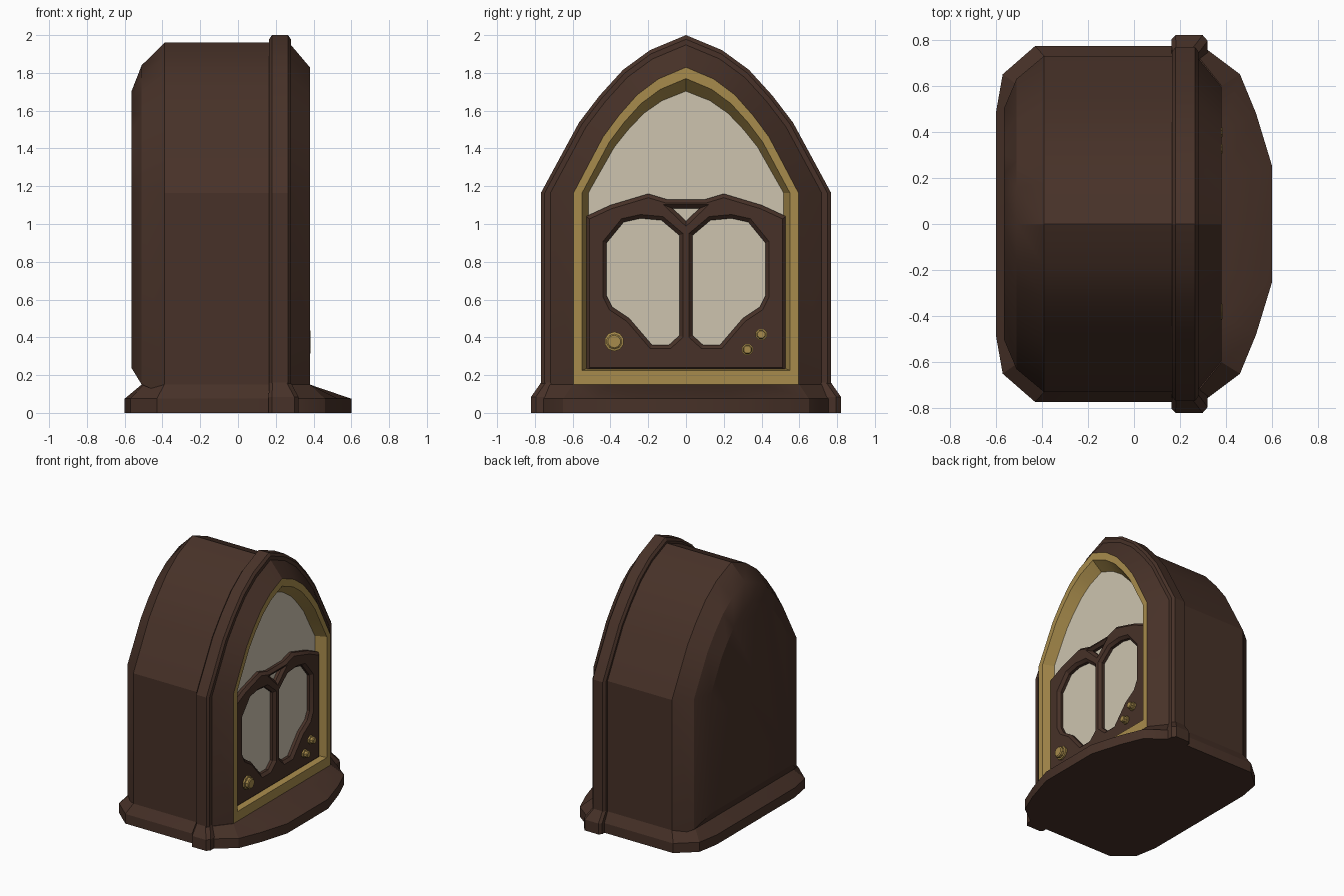
import bpy, bmesh, math
from mathutils import Matrix

if "Cube" in bpy.data.objects:
    bpy.data.objects.remove(bpy.data.objects["Cube"])


def material(name, rgb):
    m = bpy.data.materials.new(name)
    m.diffuse_color = (*rgb, 1)
    m.use_nodes = True
    m.node_tree.nodes["Principled BSDF"].inputs["Base Color"].default_value = m.diffuse_color
    return m


WOOD = material("dark_wood", (0.063, 0.031, 0.021))
GOLD = material("brass", (0.39, 0.26, 0.072))
CLOTH = material("speaker_cloth", (0.61, 0.55, 0.43))

SPRING = 1.165  # height where the straight sides turn into the arch
ARCH = [(1, 0), (0.738, 0.445), (0.597, 0.615), (0.434, 0.78), (0.248, 0.905), (0, 1)]


def arch(x, w, top, bottom):
    """Pointed arch outline in the y-z plane at depth x."""
    right = [(w, bottom)] + [(w * a, SPRING + (top - SPRING) * b) for a, b in ARCH]
    pts = right + [(-y, z) for y, z in reversed(right[:-1])]
    return [(x, y, z) for y, z in pts]


def add_object(name, mesh, mat):
    obj = bpy.data.objects.new(name, mesh)
    bpy.context.collection.objects.link(obj)
    mesh.materials.clear()
    mesh.materials.append(mat)
    return obj


def loft(name, loops, mat, closed=False):
    """Bridge equal-length loops; cap the ends, or join them into a ring."""
    bm = bmesh.new()
    rings = [[bm.verts.new(p) for p in loop] for loop in loops]
    pairs = list(zip(rings, rings[1:]))
    if closed:
        pairs.append((rings[-1], rings[0]))
    else:
        bm.faces.new(rings[0])
        bm.faces.new(rings[-1])
    n = len(loops[0])
    for a, b in pairs:
        for i in range(n):
            j = (i + 1) % n
            bm.faces.new((a[i], a[j], b[j], b[i]))
    bmesh.ops.recalc_face_normals(bm, faces=bm.faces)
    mesh = bpy.data.meshes.new(name)
    bm.to_mesh(mesh)
    bm.free()
    return add_object(name, mesh, mat)


# Cabinet with rounded back and sloping front, recessed for the grille
loft("cabinet", [arch(*s) for s in [
    (-0.565, 0.50, 1.70, 0.24), (-0.51, 0.63, 1.84, 0.15), (-0.39, 0.73, 1.96, 0.10),
    (0.27, 0.73, 1.96, 0.10), (0.38, 0.595, 1.83, 0.15), (0.285, 0.595, 1.83, 0.15)]], WOOD)

# Raised arch band around the cabinet
loft("arch_band", [arch(*s) for s in [
    (0.165, 0.748, 1.978, 0.05), (0.18, 0.768, 2.0, 0.05),
    (0.265, 0.768, 2.0, 0.05), (0.28, 0.748, 1.978, 0.05)]], WOOD)

# Brass frame with inward sloping lip
loft("brass_frame", [arch(*s) for s in [
    (0.29, 0.595, 1.83, 0.15), (0.38, 0.595, 1.83, 0.15),
    (0.38, 0.55, 1.77, 0.225), (0.29, 0.512, 1.695, 0.24)]], GOLD, closed=True)

# Cloth behind the grille
loft("speaker_cloth", [arch(0.292, 0.53, 1.72, 0.22), arch(0.30, 0.53, 1.72, 0.22)], CLOTH)


# Base plinth
def plan(half, z):
    return [(x, y, z) for x, y in half] + [(x, -y, z) for x, y in reversed(half)]


foot = [(-0.6, 0.48), (-0.57, 0.65), (-0.43, 0.772), (0.24, 0.772),
        (0.32, 0.755), (0.46, 0.65), (0.53, 0.48), (0.6, 0.25)]
shoulder = [(-0.51, 0.45), (-0.5, 0.6), (-0.39, 0.73), (0.22, 0.73),
            (0.28, 0.725), (0.38, 0.6), (0.38, 0.4), (0.38, 0.2)]
loft("base", [plan(foot, 0), plan(foot, 0.075), plan(shoulder, 0.15)], WOOD)


# Feet of the arch band, one each side
def foot_loop(x0, x1, y, z, side):
    pts = [(x0, 0.7), (x0, y - 0.02), (x0 + 0.018, y), (x1 - 0.022, y), (x1, y - 0.025), (x1, 0.7)]
    return [(px, side * py, z) for px, py in pts]


for side, label in ((1, "left"), (-1, "right")):
    loft("band_foot_" + label, [
        foot_loop(0.162, 0.32, 0.82, 0, side), foot_loop(0.162, 0.32, 0.82, 0.085, side),
        foot_loop(0.165, 0.28, 0.768, 0.16, side)], WOOD)


# Carved wooden grille: flat outline with bevelled holes
def mirrored(pts):
    return [(-y, z) for y, z in reversed(pts)]


top_right = [(0.53, 0.22), (0.53, 1.04), (0.40, 1.10), (0.20, 1.16), (0.10, 1.13)]
window = [(0.42, 0.90), (0.33, 1.01), (0.24, 1.03), (0.13, 1.02), (0.035, 0.94), (0.035, 0.41),
          (0.09, 0.36), (0.18, 0.36), (0.30, 0.50), (0.39, 0.56), (0.42, 0.62)]
notch = [(-0.07, 1.082), (0.07, 1.082), (0, 1.015)]

curve = bpy.data.curves.new("grille_outline", 'CURVE')
curve.dimensions = '2D'
curve.fill_mode = 'BOTH'
curve.extrude = 0.022
curve.bevel_depth = 0.02
curve.bevel_resolution = 0
curve.offset = -0.02
for pts in (top_right + mirrored(top_right), window, mirrored(window), notch):
    sp = curve.splines.new('POLY')
    sp.points.add(len(pts) - 1)
    for p, (y, z) in zip(sp.points, pts):
        p.co = (y, z, 0, 1)
    sp.use_cyclic_u = True
temp = bpy.data.objects.new("grille_outline", curve)
bpy.context.collection.objects.link(temp)
bpy.context.view_layer.update()
mesh = bpy.data.meshes.new_from_object(temp.evaluated_get(bpy.context.evaluated_depsgraph_get()))
bpy.data.objects.remove(temp)
mesh.transform(Matrix(((0, 0, 1, 0.30), (1, 0, 0, 0), (0, 1, 0, 0), (0, 0, 0, 1))))
add_object("grille", mesh, WOOD)


# Stepped brass knobs
def knob(name, y, z, r, sides):
    def circle(x, rad):
        return [(x, y + rad * math.cos(2 * math.pi * (i + 0.5) / sides),
                 z + rad * math.sin(2 * math.pi * (i + 0.5) / sides)) for i in range(sides)]
    loft(name, [circle(0.33, r), circle(0.355, r), circle(0.358, 0.8 * r),
                circle(0.378, 0.8 * r), circle(0.384, 0.65 * r)], GOLD)


knob("tuning_knob", -0.38, 0.378, 0.052, 10)
knob("volume_knob", 0.325, 0.335, 0.032, 8)
knob("tone_knob", 0.398, 0.415, 0.032, 8)

# Smooth gentle curves, keep edges crisp
bpy.ops.object.select_all(action='SELECT')
bpy.context.view_layer.objects.active = bpy.data.objects["cabinet"]
bpy.ops.object.shade_smooth_by_angle(angle=math.radians(25))
